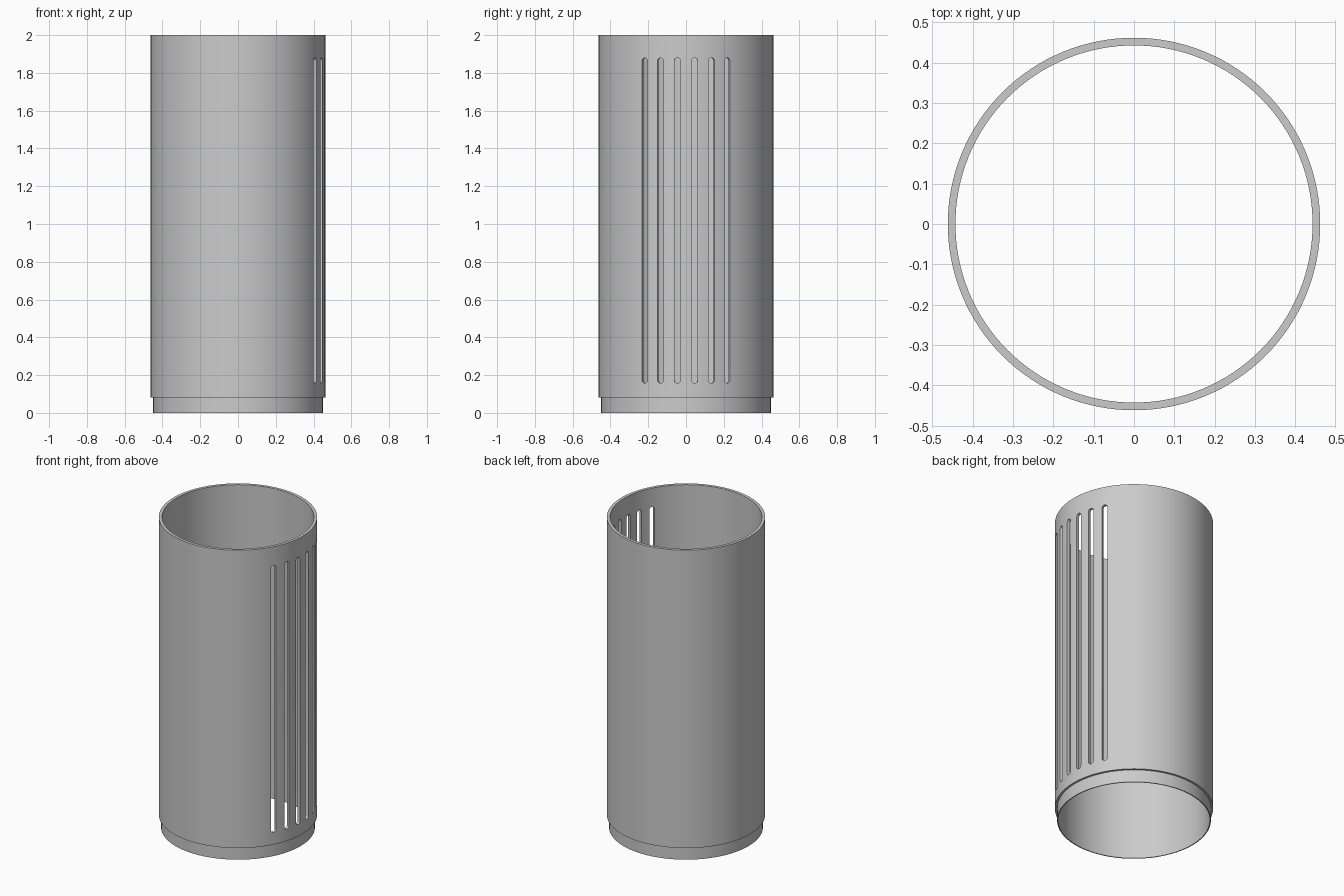
import bpy
import bmesh
from math import radians, pi, cos, sin
from mathutils import Matrix, Vector

if "Cube" in bpy.data.objects:
    bpy.data.objects.remove(bpy.data.objects["Cube"], do_unlink=True)

SEGMENTS = 128
SLOT_BOTTOM, SLOT_TOP, SLOT_RADIUS = 0.157, 1.88, 0.0165
SLOT_STEP = 11.3

grey = bpy.data.materials.new("plain grey")
grey.use_nodes = True
grey.diffuse_color = (0.6, 0.6, 0.6, 1)
grey.node_tree.nodes["Principled BSDF"].inputs["Base Color"].default_value = (0.6, 0.6, 0.6, 1)


def make_object(name, bm):
    bmesh.ops.recalc_face_normals(bm, faces=bm.faces)
    mesh = bpy.data.meshes.new(name)
    bm.to_mesh(mesh)
    bm.free()
    mesh.materials.append(grey)
    obj = bpy.data.objects.new(name, mesh)
    bpy.context.collection.objects.link(obj)
    return obj


def lathe(name, profile):
    """Revolve a closed (radius, height) profile around z."""
    bm = bmesh.new()
    rings = []
    for i in range(SEGMENTS):
        a = 2 * pi * i / SEGMENTS
        rings.append([bm.verts.new((r * cos(a), r * sin(a), z)) for r, z in profile])
    n = len(profile)
    for i in range(SEGMENTS):
        here, there = rings[i], rings[(i + 1) % SEGMENTS]
        for j in range(n):
            k = (j + 1) % n
            bm.faces.new((here[j], there[j], there[k], here[k]))
    return make_object(name, bm)


def slot_cutters(name):
    """Round-ended bars pointing radially outwards on the right-hand wall."""
    bm = bmesh.new()
    steps = 10
    for i in range(6):
        turn = Matrix.Rotation(radians((i - 2.5) * SLOT_STEP), 4, "Z")
        outline = []
        for centre, start in ((SLOT_TOP - SLOT_RADIUS, 0), (SLOT_BOTTOM + SLOT_RADIUS, pi)):
            for s in range(steps + 1):
                a = start + pi * s / steps
                outline.append((SLOT_RADIUS * cos(a), centre + SLOT_RADIUS * sin(a)))
        inner = [bm.verts.new(turn @ Vector((0.38, y, z))) for y, z in outline]
        outer = [bm.verts.new(turn @ Vector((0.52, y, z))) for y, z in outline]
        bm.faces.new(inner)
        bm.faces.new(outer)
        for j in range(len(outline)):
            k = (j + 1) % len(outline)
            bm.faces.new((inner[j], inner[k], outer[k], outer[j]))
    return make_object(name, bm)


# Open tube with a stepped-in collar at the foot
tube = lathe("slotted_tube", [(0.449, 0), (0.449, 0.081), (0.462, 0.081),
                              (0.462, 2), (0.443, 2), (0.443, 0)])

# Six vertical vents through one side of the wall
cutter = slot_cutters("vent_cutter")
cutter.hide_render = True
cut = tube.modifiers.new("vents", "BOOLEAN")
cut.operation = "DIFFERENCE"
cut.solver = "EXACT"
cut.object = cutter

bpy.ops.object.select_all(action="DESELECT")
tube.select_set(True)
bpy.context.view_layer.objects.active = tube
bpy.ops.object.modifier_apply(modifier=cut.name)
bpy.data.objects.remove(cutter, do_unlink=True)

# Smooth wall, crisp rims
bpy.ops.object.shade_smooth_by_angle(angle=radians(30))
